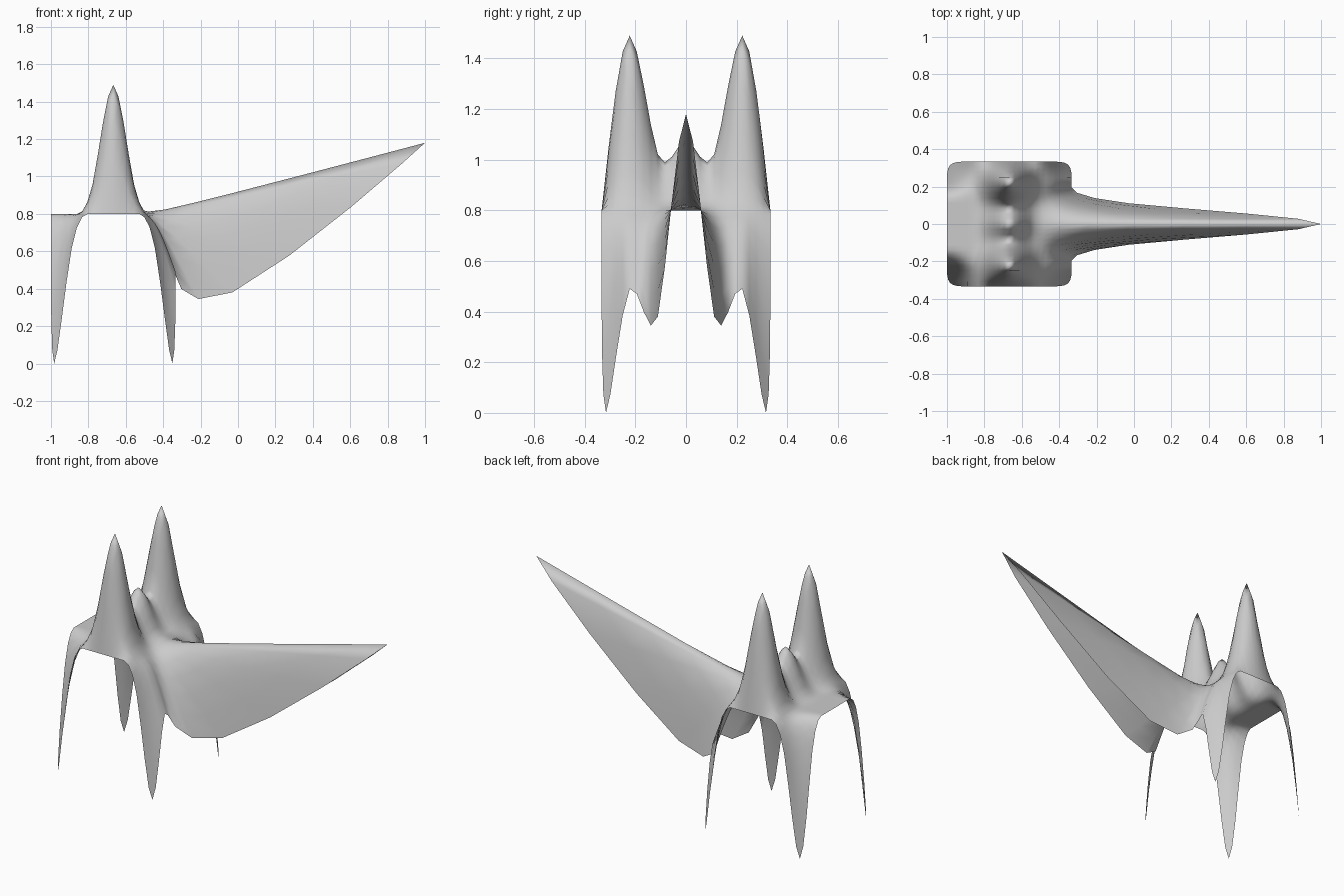
import bpy, bmesh

if "Cube" in bpy.data.objects:
    bpy.data.objects.remove(bpy.data.objects["Cube"])

CELL = 1 / 9          # control grid spacing
N = 6                 # cells per side
PLATE_Z = 0.8

# Control points pulled out of the flat sheet, keyed by (column, |row from centre|)
pulled = {
    (3, 0): (0, 0.59),           # small middle bump
    (3, 2): (0, 1.46),           # pair of tall peaks
    (0, 3): (0, -1.1636),        # rear legs
    (6, 3): (0, -1.1636),        # front legs
    (6, 1): (0, -0.821),         # tail side flaps
    (6, 0): (1.9394, 0.926),     # long tail tip
}

# Flat sheet of control points
bm = bmesh.new()
grid = []
for i in range(N + 1):
    column = []
    for j in range(-N // 2, N // 2 + 1):
        dx, dz = pulled.get((i, abs(j)), (0, 0))
        column.append(bm.verts.new((-1 + i * CELL + dx, j * CELL, PLATE_Z + dz)))
    grid.append(column)
for i in range(N):
    for j in range(N):
        face = bm.faces.new((grid[i][j], grid[i + 1][j],
                             grid[i + 1][j + 1], grid[i][j + 1]))
        face.smooth = True

mesh = bpy.data.meshes.new("stretched_sheet")
bm.to_mesh(mesh)
bm.free()
sheet = bpy.data.objects.new("stretched_sheet", mesh)
bpy.context.collection.objects.link(sheet)

# Smooth the sheet, rounding its corners
sub = sheet.modifiers.new("smooth", 'SUBSURF')
sub.levels = sub.render_levels = 2
sub.boundary_smooth = 'ALL'
sub.use_limit_surface = False
